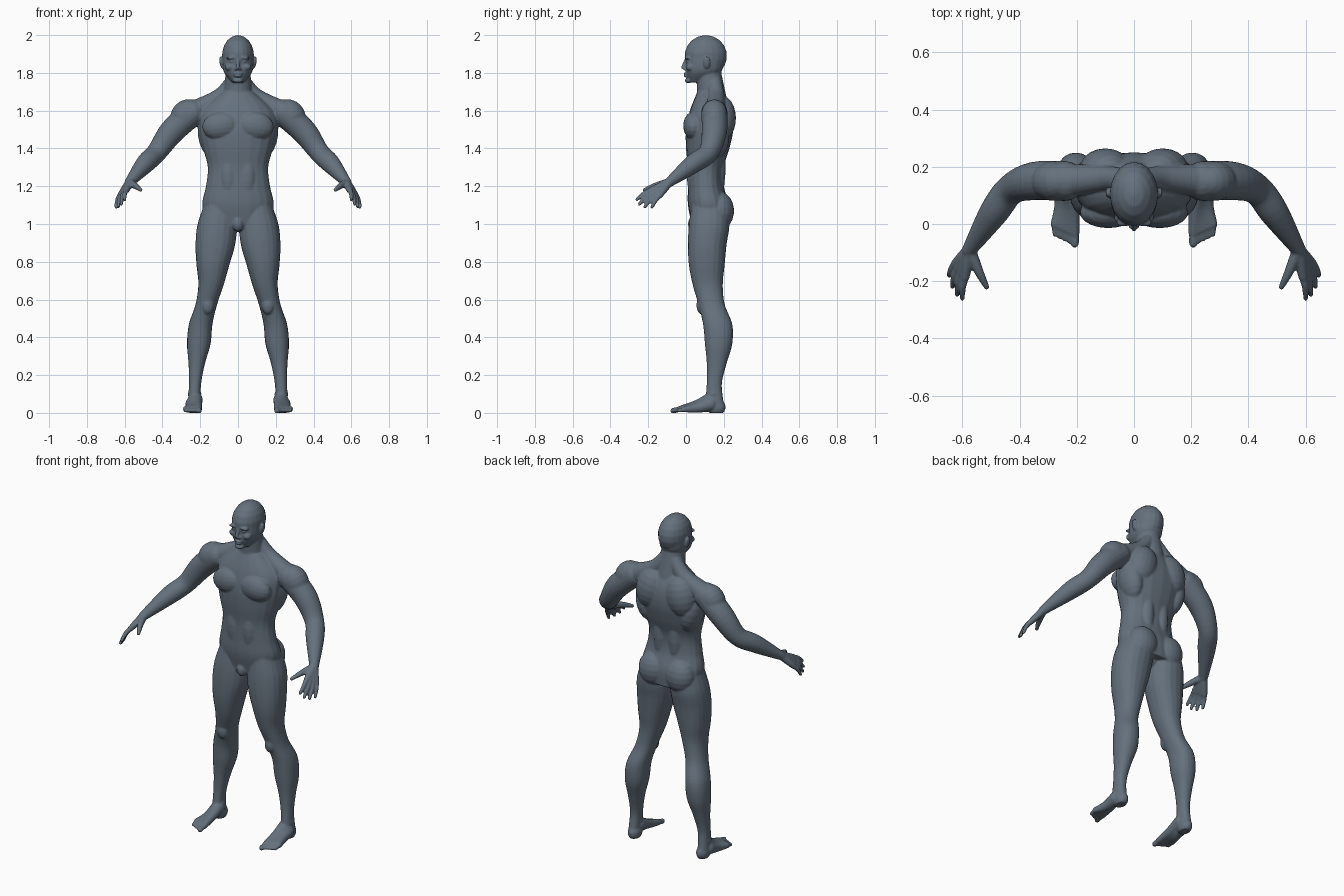
import bpy, bmesh, math
from mathutils import Vector, Matrix

if "Cube" in bpy.data.objects:
    bpy.data.objects.remove(bpy.data.objects["Cube"], do_unlink=True)

SIDES = 20
STEPS = 5
CIRCLE = [(math.cos(math.tau * i / SIDES), math.sin(math.tau * i / SIDES)) for i in range(SIDES)]
bm = bmesh.new()


def smooth_rows(rows):
    """Run a smooth curve through rows of numbers."""
    rows = [Vector(row) for row in rows]
    last = len(rows) - 1
    result = []
    for i in range(last):
        before, start, end, after = rows[max(i - 1, 0)], rows[i], rows[i + 1], rows[min(i + 2, last)]
        leave, arrive = (end - before) / 2, (after - start) / 2
        for k in range(STEPS):
            t = k / STEPS
            ease = t * t * (3 - 2 * t)
            result.append(start.lerp(end, ease) + leave * t * (1 - t) ** 2 - arrive * t * t * (1 - t))
    return result + [rows[last]]


def skin(rings):
    """Close a surface over a list of point rings."""
    loops = [[bm.verts.new(point) for point in ring] for ring in rings]
    for low, high in zip(loops, loops[1:]):
        for i in range(SIDES):
            j = (i + 1) % SIDES
            bm.faces.new((low[i], low[j], high[j], high[i]))
    bm.faces.new(loops[0][::-1])
    bm.faces.new(loops[-1])


def squared(value):
    """Push a cosine outwards for a slightly boxy section."""
    return math.copysign(abs(value) ** 0.9, value)


def stack(bottom, top, inner, outer, front, back, side=1):
    """Level sections at equal height steps, given their four edges."""
    count = len(outer) - 1
    levels = [bottom + (top - bottom) * i / count for i in range(count + 1)]
    rings = []
    for z, x0, x1, y0, y1 in smooth_rows(zip(levels, inner, outer, front, back)):
        middle = Vector((side * (x0 + x1) / 2, (y0 + y1) / 2, z))
        rings.append([middle + Vector((squared(c) * (x1 - x0) / 2, squared(s) * (y1 - y0) / 2, 0))
                      for c, s in CIRCLE])
    skin(rings)


def centred_stack(bottom, top, widths, front, back):
    stack(bottom, top, [-width for width in widths], widths, front, back)


def blob(centre, radii, side=1, tilt=0):
    """Ellipsoid, leaned sideways by tilt degrees."""
    x, y, z = centre
    lean = Matrix.Rotation(math.radians(side * tilt), 4, 'Y')
    place = Matrix.Translation((side * x, y, z)) @ lean @ Matrix.Diagonal((*radii, 1))
    bands = SIDES // 2
    rings = []
    for band in range(bands):
        angle = math.pi * (band + .2) / (bands - .6)
        rings.append([place @ Vector((c * math.sin(angle), s * math.sin(angle), -math.cos(angle)))
                      for c, s in CIRCLE])
    skin(rings)


def tube(points, radii, side=1):
    """Round limb through points, with domed ends."""
    path = smooth_rows([(side * x, y, z, r) for (x, y, z), r in zip(points, radii)])
    spots = [row.to_3d() for row in path]
    rings = []
    for i, spot in enumerate(spots):
        ahead = spots[min(i + 1, len(spots) - 1)]
        way = (ahead - spots[max(i - 1, 0)]).normalized()
        across = way.cross(Vector((1, 1, 3))).normalized()
        over = way.cross(across)
        rings.append([spot + (across * c + over * s) * path[i][3] for c, s in CIRCLE])
    skin(rings)
    for end in (0, -1):
        blob(spots[end], [path[end][3]] * 3)


def torso():
    centred_stack(1, 1.7,
                  widths=(.16, .19, .17, .16, .185, .205, .19, .08),
                  front=(.03, .01, .01, .01, 0, 0, .02, .06),
                  back=(.23, .23, .2, .2, .23, .25, .24, .19))
    blob(centre=(0, .1, 1), radii=(.07, .08, .04))
    blob(centre=(0, .04, 1), radii=(.03, .03, .04))


def torso_muscles(side):
    chest, shoulder_blade, flank = (.09, .04, 1.52), (.1, .19, 1.56), (.15, .15, 1.46)
    lower_back, buttock, belly = (.05, .15, 1.3), (.09, .18, 1.07), (.05, .05, 1.25)
    blob(chest, (.1, .055, .075), side, tilt=8)
    blob(shoulder_blade, (.09, .075, .12), side, tilt=-12)
    blob(flank, (.06, .08, .12), side, tilt=12)
    blob(lower_back, (.05, .06, .2), side)
    blob(buttock, (.09, .075, .1), side)
    blob(belly, (.05, .045, .13), side)


def head():
    neck_base, skull_base = (0, .14, 1.64), (0, .12, 1.8)
    tube([neck_base, skull_base], [.08, .066])
    blob(centre=(0, .105, 1.89), radii=(.085, .113, .11))
    # Face and jaw
    centred_stack(1.75, 1.9,
                  widths=(.03, .073, .083, .08),
                  front=(.02, 0, 0, 0),
                  back=(.08, .18, .2, .21))
    # Nose, lips and chin
    bridge, nose_tip = (0, 0, 1.87), (0, -.015, 1.83)
    tube([bridge, nose_tip], [.008, .011])
    for lip_height in (1.796, 1.783):
        blob((0, 0, lip_height), (.023, .013, .006))
    blob(centre=(0, .013, 1.76), radii=(.028, .02, .015))


def face_side(side):
    brow, eye, cheek = (.034, .006, 1.88), (.034, .012, 1.86), (.045, .022, 1.83)
    nostril, ear = (.012, -.006, 1.82), (.088, .11, 1.855)
    blob(brow, (.03, .015, .008), side, tilt=8)
    blob(eye, (.014, .013, .008), side)
    blob(cheek, (.025, .022, .02), side)
    blob(nostril, (.008, .011, .007), side)
    blob(ear, (.01, .02, .034), side, tilt=10)


def arm(side):
    nape, slope, shoulder = (.03, .15, 1.75), (.1, .16, 1.67), (.24, .15, 1.59)
    biceps, elbow, forearm = (.35, .15, 1.49), (.43, .12, 1.38), (.49, .04, 1.32)
    wrist = Vector((.575, -.09, 1.22))
    tube([nape, slope, shoulder], [.04, .045, .06], side)
    blob((.28, .15, 1.575), (.075, .07, .09), side, tilt=-35)
    tube([shoulder, biceps, elbow, forearm, wrist], [.07, .067, .054, .051, .026], side)
    # Fingers fan out from the index to the little finger
    index_knuckle, little_knuckle = Vector((.59, -.185, 1.18)), Vector((.625, -.14, 1.15))
    index_tip, little_tip = Vector((.6, -.26, 1.13)), Vector((.645, -.18, 1.09))
    arch = Vector((.004, 0, .006))
    for finger in range(4):
        share = finger / 3
        knuckle = index_knuckle.lerp(little_knuckle, share)
        tip = index_tip.lerp(little_tip, share)
        tip += (tip - knuckle).normalized() * .02 * math.sin(math.pi * share)
        tube([wrist, wrist.lerp(knuckle, .5), knuckle], [.022, .02, .016], side)
        tube([knuckle, knuckle.lerp(tip, .5) + arch, tip], [.014, .012, .009], side)
    # Thumb
    thumb_joint, thumb_tip = (.54, -.17, 1.2), (.515, -.22, 1.18)
    tube([wrist, thumb_joint, thumb_tip], [.023, .016, .01], side)


def leg(side):
    stack(.05, 1.1,
          inner=(.2, .195, .175, .145, .135, .11, .075, .045, .015, .006, .02),
          outer=(.265, .26, .262, .27, .26, .225, .21, .22, .225, .215, .18),
          front=(.1, .11, .11, .1, .09, .065, .035, .015, .01, .015, .03),
          back=(.2, .19, .215, .245, .245, .205, .195, .205, .215, .23, .22), side=side)
    kneecap, ankle, heel = (.16, .085, .57), (.23, .145, .1), (.23, .16, .03)
    blob(kneecap, (.035, .03, .05), side)
    blob(ankle, (.037, .025, .022), side)
    blob(heel, (.037, .05, .045), side)
    # Foot rays and toes, from the big toe outwards
    for toe in range(5):
        x = .207 + toe * .017
        girth = .01 if toe else .015
        instep = (.225 + toe * .004, .13, .07 - toe * .006)
        arch = (.216 + toe * .009, .06, .043 - toe * .004)
        ball = (x, toe * .008 - .032, .02)
        tip = (x, toe * .008 - .068, .012)
        tube([instep, arch, ball], [.038, .027, .017], side)
        tube([ball, tip], [.014, girth], side)


torso()
head()
for side in (1, -1):
    torso_muscles(side)
    face_side(side)
    arm(side)
    leg(side)

# Blend every part into one continuous skin
bmesh.ops.recalc_face_normals(bm, faces=bm.faces)
mesh = bpy.data.meshes.new("body")
bm.to_mesh(mesh)
bm.free()
body = bpy.data.objects.new("body", mesh)
bpy.context.collection.objects.link(body)
bpy.context.view_layer.objects.active = body
body.select_set(True)
mesh.remesh_voxel_size = .006
bpy.ops.object.voxel_remesh()
relax = body.modifiers.new("relax", 'SMOOTH')
relax.factor = .5
relax.iterations = 6
bpy.ops.object.modifier_apply(modifier="relax")

# Flat soles
for vertex in body.data.vertices:
    vertex.co.z = max(vertex.co.z, 0)
bpy.ops.object.shade_smooth()

material = bpy.data.materials.new("slate blue grey")
material.use_nodes = True
colour = (.13, .165, .205, 1)
material.diffuse_color = colour
material.node_tree.nodes["Principled BSDF"].inputs["Base Color"].default_value = colour
body.data.materials.clear()
body.data.materials.append(material)
